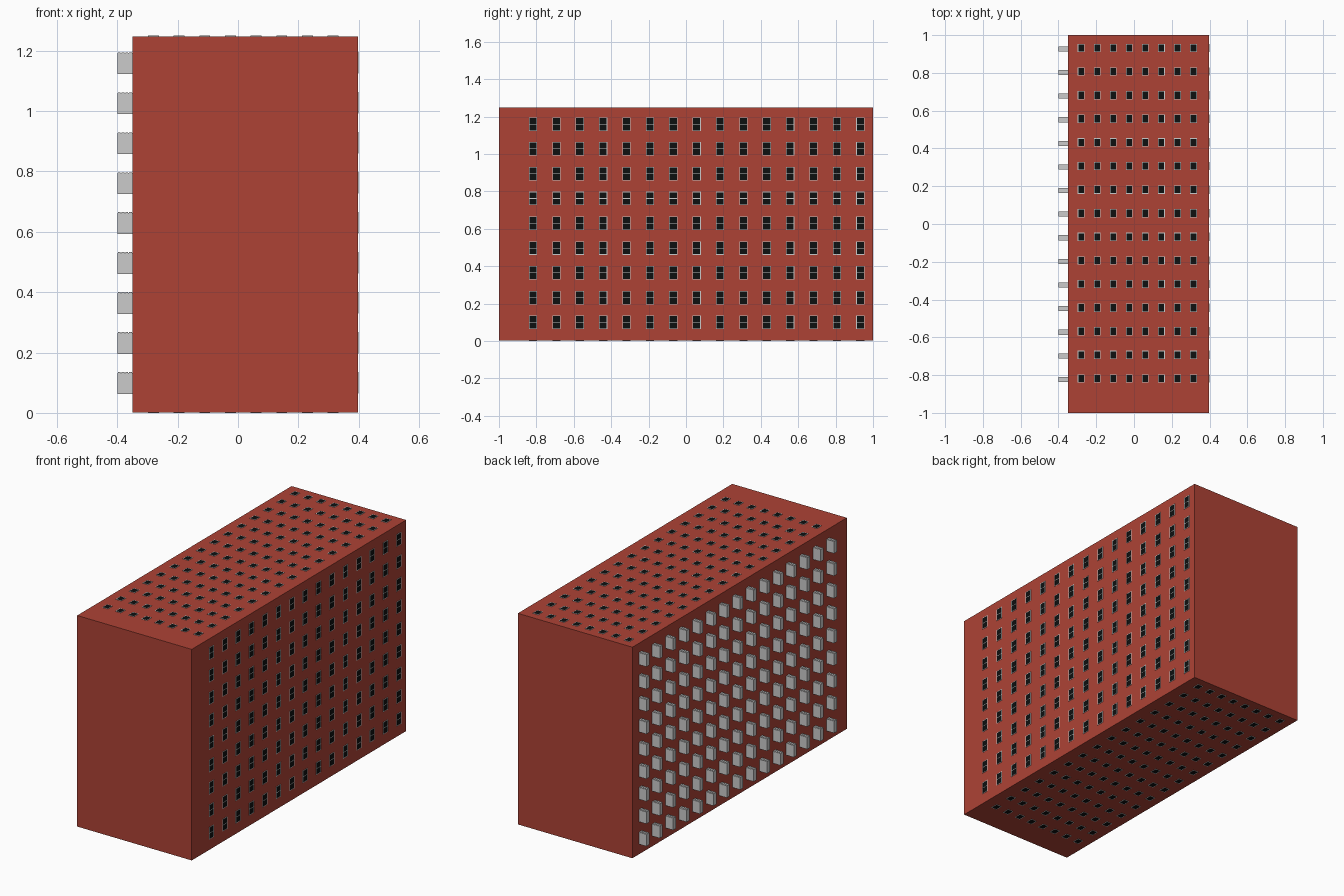
import bpy, bmesh
from mathutils import Vector

if "Cube" in bpy.data.objects:
    bpy.data.objects.remove(bpy.data.objects["Cube"])


def material(name, rgb):
    m = bpy.data.materials.new(name)
    m.diffuse_color = (*rgb, 1)
    m.use_nodes = True
    m.node_tree.nodes["Principled BSDF"].inputs["Base Color"].default_value = m.diffuse_color
    return m


BRICK = material("brick_red", (0.42, 0.055, 0.036))
GLASS = material("dark_glass", (0.004, 0.005, 0.005))


def boxes_object(name, boxes, mat=None):
    """One object made of many (low corner, high corner) boxes."""
    bm = bmesh.new()
    for lo, hi in boxes:
        lo, hi = Vector(lo), Vector(hi)
        verts = bmesh.ops.create_cube(bm, size=1)["verts"]
        for v in verts:
            v.co = (lo + hi) / 2 + v.co * (hi - lo)
    me = bpy.data.meshes.new(name)
    bm.to_mesh(me)
    bm.free()
    ob = bpy.data.objects.new(name, me)
    bpy.context.collection.objects.link(ob)
    if mat:
        me.materials.append(mat)


def rect_frame(cu, cv, hu, hv, t, bar):
    """Rectangles (u0, v0, u1, v1) of a window frame, optional middle bar."""
    r = [(cu - hu, cv - hv, cu - hu + t, cv + hv),
         (cu + hu - t, cv - hv, cu + hu, cv + hv),
         (cu - hu + t, cv - hv, cu + hu - t, cv - hv + t),
         (cu - hu + t, cv + hv - t, cu + hu - t, cv + hv)]
    if bar:
        r.append((cu - hu + t, cv - t / 2, cu + hu - t, cv + t / 2))
    return r


ys = [-0.818 + 0.125 * i for i in range(15)]
zs = [0.10 + 0.1325 * i for i in range(9)]
xs = [-0.28 + 0.085 * i for i in range(8)]
E = 0.002
T = 0.003

# Building block
boxes_object("brick_block", [((-0.35, -1, E), (0.4 - E, 1, 1.25 - E))], BRICK)

# Right side windows: frame with a middle bar over dark glass
frames, panes = [], []
for y in ys:
    for z in zs:
        panes.append(((0.395, y - 0.02, z - 0.035), (0.399, y + 0.02, z + 0.035)))
        for a, b, c, d in rect_frame(y, z, 0.022, 0.036, T, True):
            frames.append(((0.395, a, b), (0.4, c, d)))
boxes_object("right_window_frames", frames)
boxes_object("right_window_glass", panes, GLASS)

# Roof and underside windows: single panes
for side, z0, z1, g0, g1 in (("roof", 1.245, 1.25, 1.245, 1.249),
                             ("underside", 0, 0.005, 0.001, 0.005)):
    frames, panes = [], []
    for x in xs:
        for y in ys:
            panes.append(((x - 0.016, y - 0.02, g0), (x + 0.016, y + 0.02, g1)))
            for a, b, c, d in rect_frame(x, y, 0.018, 0.022, T, False):
                frames.append(((a, b, z0), (c, d, z1)))
    boxes_object(side + "_window_frames", frames)
    boxes_object(side + "_window_glass", panes, GLASS)

# Left side units: projecting boxes with four small slats on top
units = []
for y in ys:
    y -= 0.005
    for z in zs:
        z -= 0.001
        units.append(((-0.4, y - 0.0135, z - 0.036), (-0.345, y + 0.0135, z + 0.034)))
        for i in range(4):
            x = -0.398 + 0.0125 * i
            units.append(((x, y - 0.0115, z + 0.033), (x + 0.009, y + 0.0115, z + 0.036)))
boxes_object("left_projecting_units", units)
